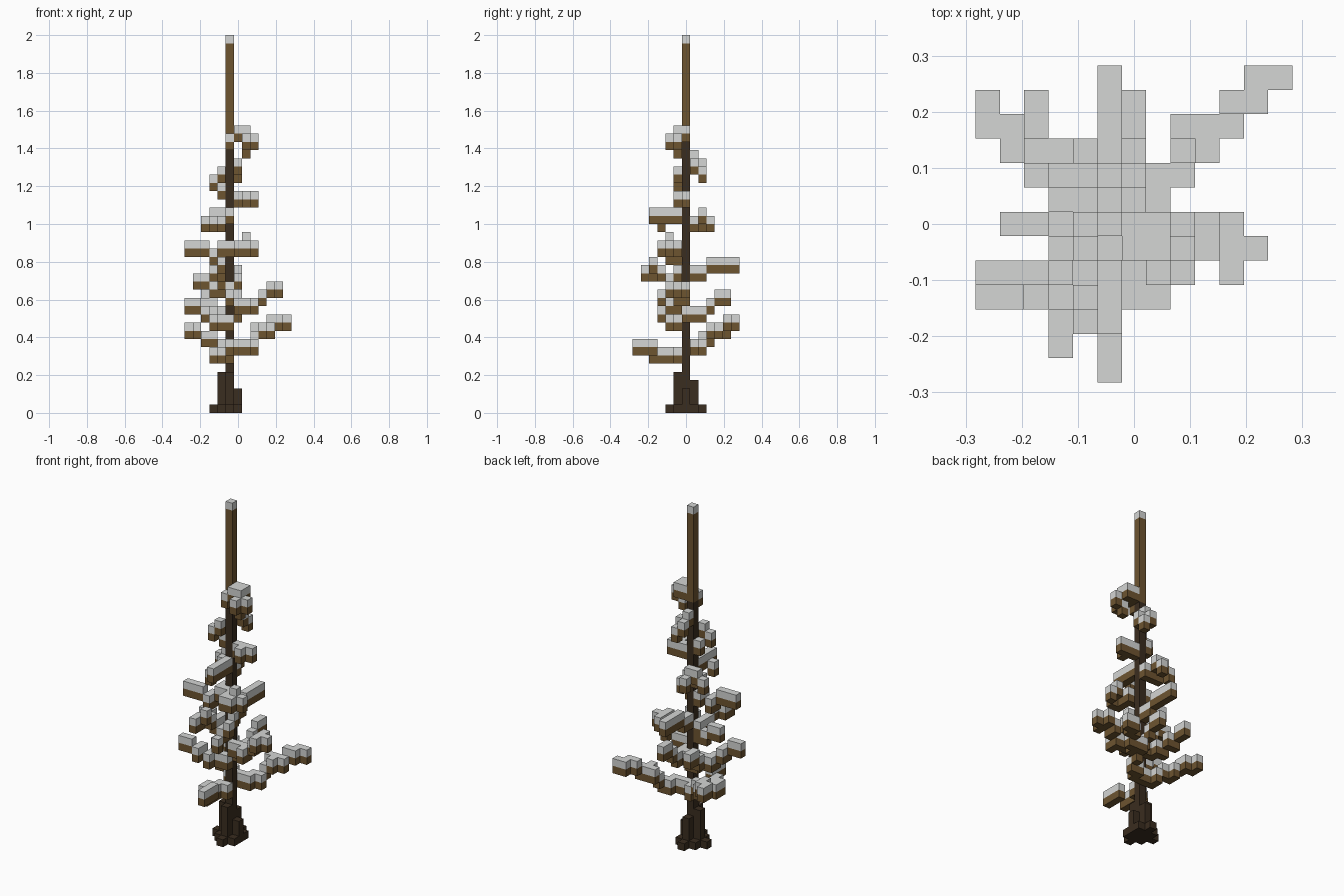
import bpy
import bmesh
from mathutils import Vector

cube = bpy.data.objects.get("Cube")
if cube:
    bpy.data.objects.remove(cube)

HEIGHT = 46                 # blocks from ground to tip
V = 2 / HEIGHT              # block size
TRUNK = (-1, 0)
STEP = {"n": (0, 1, 0), "s": (0, -1, 0), "e": (1, 0, 0), "w": (-1, 0, 0),
        "u": (0, 0, 1), "d": (0, 0, -1)}

# Branch paths: start height on the trunk, then block steps.
# u and d only change height; brackets hold a side twig.
BRANCHES = [
    (6, "swswsesuess"),
    (7, "neeneunuen(w)eunene"),
    (7, "nwnuwwnuwnwn"),
    (10, "swwsuwsuww"),
    (11, "eusee(s)ue(n)ue(s)(n)e"),
    (11, "nenununn"),
    (11, "nwnwunwunn"),
    (14, "wwuww"),
    (14, "ss(ds)ueun"),
    (15, "wssususdws"),
    (16, "nnunnnn"),
    (19, "wsdwsuwww"),
    (19, "sesseunde"),
    (22, "nw(w)un(wdw)dn"),
    (23, "sss(dw)s"),
    (25, "ee(s)e"),
    (26, "wuus(dw)"),
    (30, "n(de)dnde"),
    (33, "e(e)s(dw)(dde)e(ds)de"),
]


def walk(height, path):
    """Return the blocks visited by a branch path."""
    pos, stack, blocks = (*TRUNK, height), [], set()
    for c in path:
        if c == "(":
            stack.append(pos)
        elif c == ")":
            pos = stack.pop()
        else:
            pos = tuple(a + b for a, b in zip(pos, STEP[c]))
            if c in "nsew":
                blocks.add(pos)
    return blocks


def column(x, y, low, high):
    return {(x, y, z) for z in range(low, high)}


# Trunk, upper stem and stepped roots
trunk = column(*TRUNK, 0, 33)
stem = column(*TRUNK, 33, HEIGHT - 1)
roots = set()
for dx, dy, top in [(-1, 0, 5), (0, -1, 5), (0, 1, 4), (1, 0, 3), (-2, 0, 1),
                    (0, -2, 1), (0, 2, 1), (-1, -1, 1), (1, -1, 1), (-1, 1, 1), (1, 1, 1)]:
    roots |= column(TRUNK[0] + dx, TRUNK[1] + dy, 0, top)

# Branches, each block capped by snow where the space above is free
branches = set()
for height, path in BRANCHES:
    branches |= walk(height, path)
branches -= trunk | stem
wood = trunk | stem | roots | branches
snow = {(x, y, z + 1) for x, y, z in branches | stem} - wood
solid = wood | snow


def material(name, colour):
    mat = bpy.data.materials.new(name)
    mat.use_nodes = True
    mat.diffuse_color = (*colour, 1)
    mat.node_tree.nodes["Principled BSDF"].inputs["Base Color"].default_value = (*colour, 1)
    mat.node_tree.nodes["Principled BSDF"].inputs["Roughness"].default_value = 0.9
    return mat


def build(name, blocks, mat):
    """Make one mesh from the exposed sides of a set of blocks."""
    bm = bmesh.new()
    for block in sorted(blocks):
        centre = (Vector(block) + Vector((0, 0, 0.5))) * V
        for step in STEP.values():
            if tuple(a + b for a, b in zip(block, step)) in solid:
                continue
            normal = Vector(step)
            side = Vector((normal.y, normal.z, normal.x))
            up = normal.cross(side)
            corners = [side + up, up - side, -side - up, side - up]
            bm.faces.new([bm.verts.new(centre + (normal + c) * V / 2) for c in corners])
    bmesh.ops.remove_doubles(bm, verts=bm.verts, dist=V / 100)
    mesh = bpy.data.meshes.new(name)
    bm.to_mesh(mesh)
    bm.free()
    mesh.materials.append(mat)
    obj = bpy.data.objects.new(name, mesh)
    bpy.context.collection.objects.link(obj)


dark_bark = material("dark bark", (0.042, 0.026, 0.014))
brown_bark = material("brown bark", (0.155, 0.089, 0.03))
snow_grey = material("snow grey", (0.66, 0.67, 0.66))

build("trunk", trunk, dark_bark)
build("roots", roots, dark_bark)
build("upper_stem", stem, brown_bark)
build("branches", branches, brown_bark)
build("snow_caps", snow, snow_grey)
